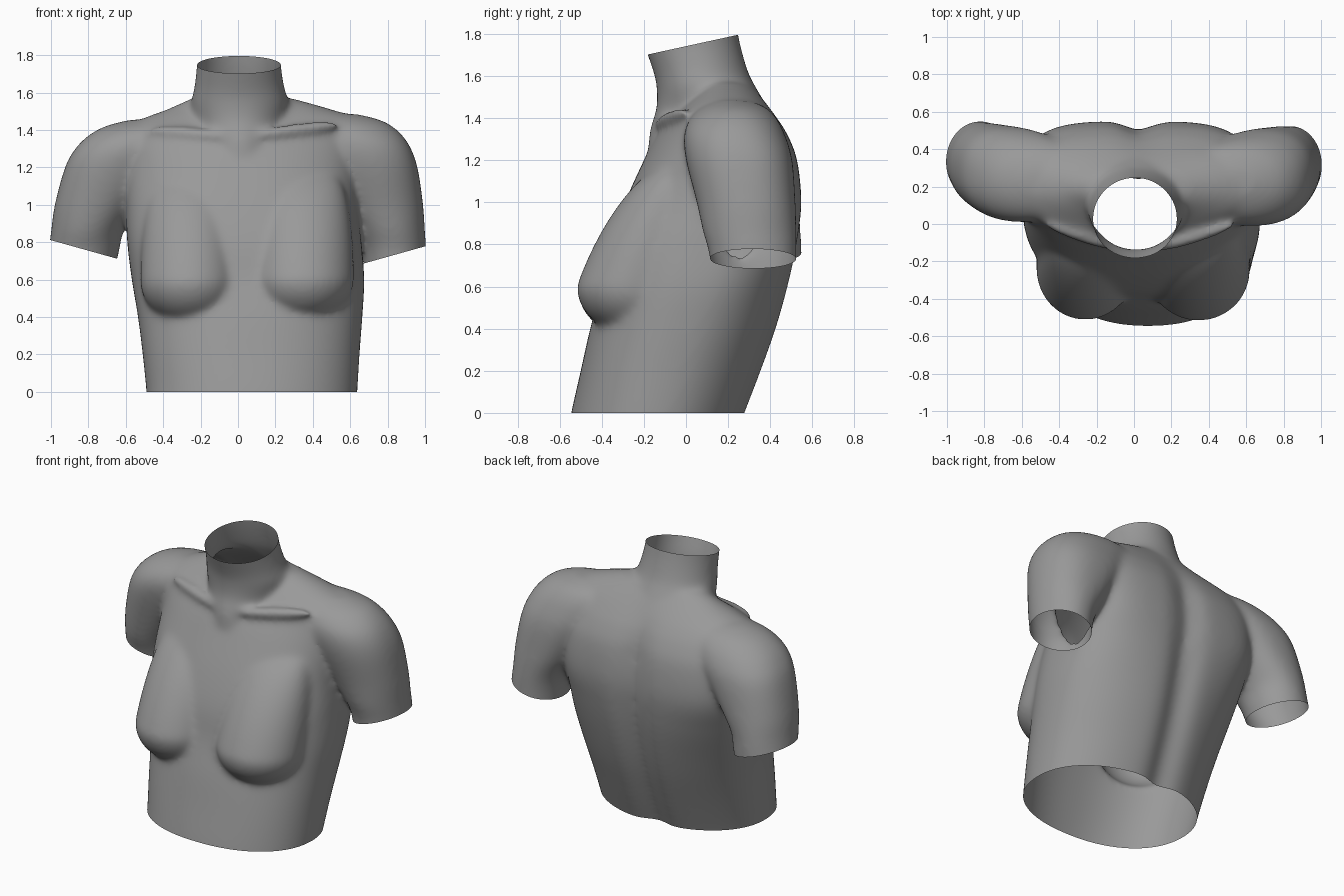
import bpy, bmesh, math
from mathutils import Vector, Matrix

cube = bpy.data.objects.get("Cube")
if cube:
    bpy.data.objects.remove(cube, do_unlink=True)

SIDES = 128
STEPS = 6


def spline(rows):
    """Smoothly interpolate the key sections."""
    result = []
    for i in range(len(rows) - 1):
        a, b = rows[max(i - 1, 0)], rows[i]
        c, d = rows[i + 1], rows[min(i + 2, len(rows) - 1)]
        for s in range(STEPS):
            t = s / STEPS
            result.append([q + t / 2 * (r - p + t * (2 * p - 5 * q + 4 * r - w + t * (3 * (q - r) + w - p)))
                           for p, q, r, w in zip(a, b, c, d)])
    result.append(list(rows[-1]))
    return result


def power(value, exponent):
    return math.copysign(abs(value) ** (2 / exponent), value)


def loft(bm, rows, groove=0.0):
    """Closed body through sections: z, x min, x max, y min, y max, front and back squareness."""
    rings = []
    for z, x0, x1, y0, y1, front_e, back_e in spline(rows):
        cx, cy, rx, ry = (x0 + x1) / 2, (y0 + y1) / 2, (x1 - x0) / 2, (y1 - y0) / 2
        ring = []
        for k in range(SIDES):
            angle = math.tau * k / SIDES
            back = math.sin(angle) > 0
            e = back_e if back else front_e
            x = cx + rx * power(math.cos(angle), e)
            y = cy + ry * power(math.sin(angle), e)
            if back:
                fade = min(1, max(0, (1.5 - z) / 0.3))
                y -= groove * fade * math.sin(angle) * math.exp(-((x - 0.03) / 0.09) ** 2)
            ring.append(bm.verts.new((x, y, z)))
        rings.append(ring)
    for low, high in zip(rings, rings[1:]):
        for k in range(SIDES):
            n = (k + 1) % SIDES
            bm.faces.new((low[k], low[n], high[n], high[k]))
    bm.faces.new(rings[0][::-1])
    bm.faces.new(rings[-1])


def breast(bm, center, radii):
    """Round below, with a long broad slope running up to the chest."""
    ball = bmesh.ops.create_uvsphere(bm, u_segments=64, v_segments=48, radius=1)
    for v in ball["verts"]:
        x, y, z = v.co
        rise = max(z, 0)
        height = rise * 0.6 if z > 0 else z * radii[2]
        broad = max(1 - rise * rise, 0.01) ** -0.3
        v.co = Vector(center) + Vector((x * radii[0] * broad, y * radii[1] + 0.21 * rise, height))


def collarbone(bm, start, end):
    start, end = Vector(start), Vector(end)
    axis = end - start
    matrix = (Matrix.Translation((start + end) / 2) @ axis.to_track_quat("Z", "Y").to_matrix().to_4x4()
              @ Matrix.Diagonal((0.036, 0.036, axis.length / 2, 1)))
    bmesh.ops.create_uvsphere(bm, u_segments=24, v_segments=16, radius=1, matrix=matrix)


bm = bmesh.new()

# Trunk
loft(bm, [
    (-0.1, -0.49, 0.63, -0.56, 0.25, 2.2, 2.1),
    (0, -0.49, 0.638, -0.545, 0.288, 2.2, 2.1),
    (0.2, -0.51, 0.65, -0.5, 0.365, 2.3, 2.1),
    (0.4, -0.535, 0.665, -0.455, 0.435, 2.3, 2.2),
    (0.6, -0.568, 0.675, -0.4, 0.49, 2.4, 2.4),
    (0.8, -0.592, 0.66, -0.36, 0.53, 2.5, 2.9),
    (1.0, -0.6, 0.64, -0.29, 0.55, 2.4, 3.7),
    (1.2, -0.6, 0.64, -0.2, 0.53, 2.2, 3.6),
    (1.32, -0.61, 0.65, -0.14, 0.485, 2, 3.2),
    (1.4, -0.6, 0.66, -0.08, 0.435, 2, 2.8),
    (1.46, -0.51, 0.64, -0.01, 0.39, 2, 2.4),
    (1.51, -0.38, 0.5, 0.04, 0.35, 2, 2.2),
    (1.57, -0.25, 0.29, 0.09, 0.3, 2, 2),
], groove=0.05)

# Neck, rooted in the chest
loft(bm, [
    (1.15, -0.1, 0.15, -0.17, 0.2, 2, 2),
    (1.25, -0.15, 0.19, -0.18, 0.3, 2, 2),
    (1.35, -0.19, 0.22, -0.17, 0.38, 2, 2),
    (1.45, -0.24, 0.26, -0.14, 0.38, 2, 2),
    (1.55, -0.25, 0.27, -0.14, 0.33, 2, 2),
    (1.62, -0.235, 0.25, -0.155, 0.295, 2, 2),
    (1.75, -0.22, 0.23, -0.2, 0.258, 2, 2),
    (1.9, -0.215, 0.23, -0.245, 0.23, 2, 2),
])

# Left arm and shoulder
loft(bm, [
    (0.57, 0.68, 1.015, 0.13, 0.525, 2, 2),
    (0.75, 0.66, 1.007, 0.11, 0.525, 2, 2),
    (0.86, 0.62, 1, 0.08, 0.525, 2, 2),
    (1.0, 0.53, 0.99, 0.05, 0.52, 2.1, 2.2),
    (1.2, 0.4, 0.96, 0, 0.505, 2.2, 2.4),
    (1.32, 0.32, 0.915, -0.01, 0.47, 2.2, 2.4),
    (1.4, 0.27, 0.85, 0.02, 0.43, 2.1, 2.3),
    (1.45, 0.27, 0.77, 0.07, 0.38, 2, 2.2),
    (1.485, 0.35, 0.64, 0.14, 0.3, 2, 2),
])

# Right arm and shoulder
loft(bm, [
    (0.57, -1.05, -0.68, 0.17, 0.555, 2, 2),
    (0.75, -1.015, -0.635, 0.14, 0.55, 2, 2),
    (0.86, -1, -0.61, 0.1, 0.545, 2, 2),
    (1.0, -0.98, -0.52, 0.065, 0.535, 2.1, 2.2),
    (1.2, -0.925, -0.38, 0.02, 0.515, 2.2, 2.4),
    (1.3, -0.87, -0.3, 0.01, 0.48, 2.2, 2.4),
    (1.37, -0.8, -0.25, 0.03, 0.435, 2.1, 2.3),
    (1.42, -0.71, -0.27, 0.08, 0.38, 2, 2.2),
    (1.455, -0.58, -0.33, 0.15, 0.3, 2, 2),
])

# Breasts and collarbones
breast(bm, (-0.26, -0.245, 0.59), (0.262, 0.27, 0.23))
breast(bm, (0.345, -0.25, 0.6), (0.275, 0.27, 0.225))
collarbone(bm, (-0.02, -0.145, 1.36), (-0.48, 0.0, 1.4))
collarbone(bm, (0.08, -0.145, 1.37), (0.55, 0.0, 1.43))

bmesh.ops.recalc_face_normals(bm, faces=bm.faces[:])
mesh = bpy.data.meshes.new("torso")
bm.to_mesh(mesh)
bm.free()
torso = bpy.data.objects.new("torso", mesh)
bpy.context.collection.objects.link(torso)
for other in bpy.context.selected_objects:
    other.select_set(False)
bpy.context.view_layer.objects.active = torso
torso.select_set(True)

# Fuse all parts into one skin and soften the joins
remesh = torso.modifiers.new("fuse", "REMESH")
remesh.mode = "VOXEL"
remesh.voxel_size = 0.013
soften = torso.modifiers.new("soften", "SMOOTH")
soften.factor = 0.5
soften.iterations = 40
for name in ("fuse", "soften"):
    bpy.ops.object.modifier_apply(modifier=name)

# Open the waist, neck and sleeve ends with clean flat cuts
bm = bmesh.new()
bm.from_mesh(torso.data)


def cut(point, normal, inside=lambda co: True):
    verts = {v for v in bm.verts if inside(v.co)}
    edges = [e for e in bm.edges if all(v in verts for v in e.verts)]
    faces = [f for f in bm.faces if all(v in verts for v in f.verts)]
    bmesh.ops.bisect_plane(bm, geom=list(verts) + edges + faces, plane_co=point,
                           plane_no=Vector(normal).normalized(), clear_outer=True)


def near_arm(x, y, rx, ry):
    return lambda co: co.z < 0.9 and math.hypot((co.x - x) / rx, (co.y - y) / ry) < 1.1


cut((0, 0, 0), (0, 0, -1))
cut((0, -0.19, 1.7), (0, -0.095, 0.435))
cut((0.83, 0.32, 0.73), (0.28, 0, -1), near_arm(0.84, 0.32, 0.175, 0.21))
cut((-0.82, 0.34, 0.76), (-0.28, 0, -1), near_arm(-0.84, 0.35, 0.2, 0.21))
bm.to_mesh(torso.data)
bm.free()

# Plain grey finish
grey = bpy.data.materials.new("plain grey")
grey.use_nodes = True
colour = (0.32, 0.32, 0.32, 1)
grey.diffuse_color = colour
grey.node_tree.nodes["Principled BSDF"].inputs["Base Color"].default_value = colour
torso.data.materials.clear()
torso.data.materials.append(grey)
bpy.ops.object.shade_smooth()
